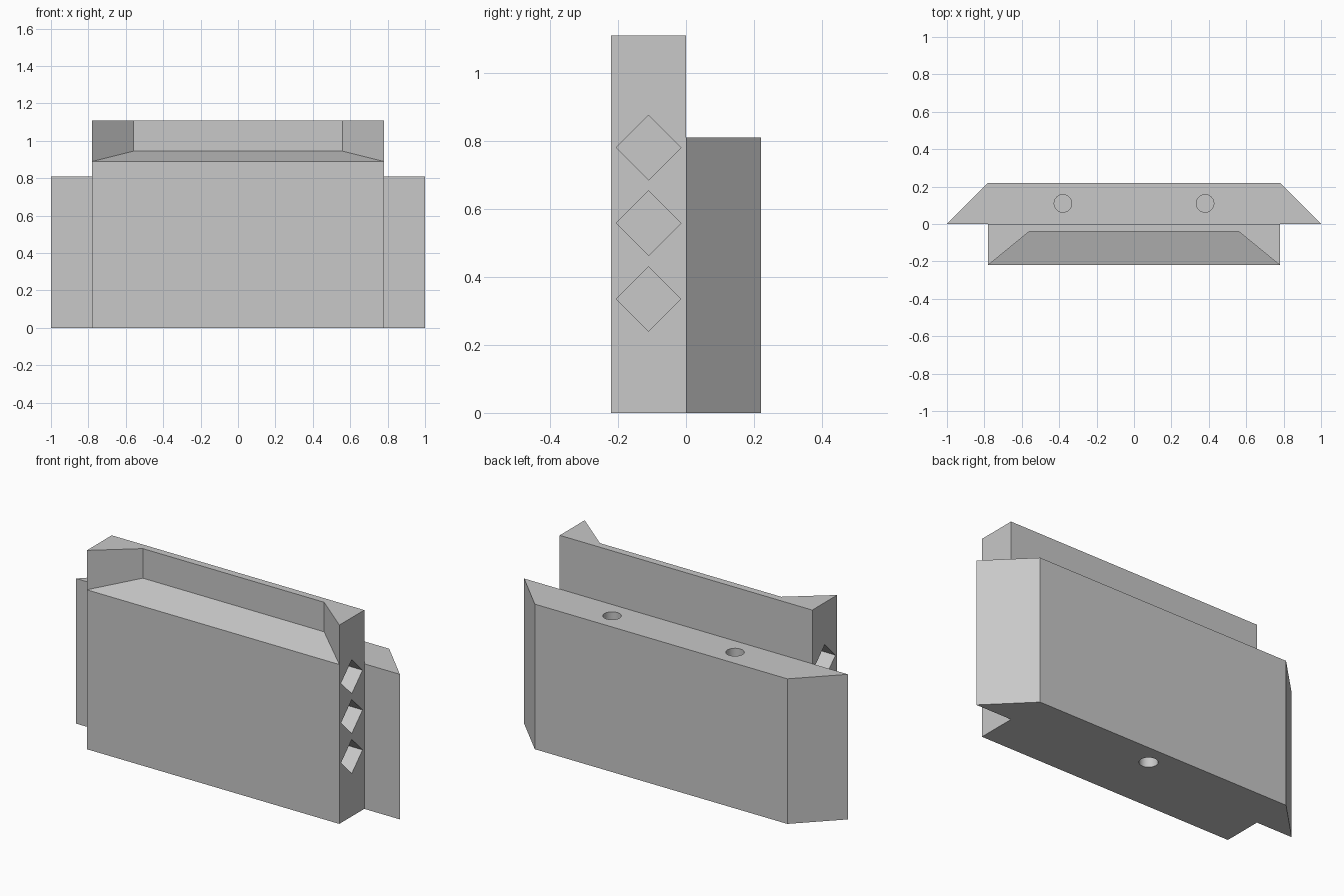
import bpy, bmesh, math
from mathutils import Matrix, Vector

if "Cube" in bpy.data.objects:
    bpy.data.objects.remove(bpy.data.objects["Cube"], do_unlink=True)

grey = bpy.data.materials.new("light grey")
grey.use_nodes = True
colour = (0.58, 0.58, 0.58, 1)
grey.diffuse_color = colour
grey.node_tree.nodes["Principled BSDF"].inputs["Base Color"].default_value = colour

W, D = 0.78, 0.22          # half width and layer depth
H, BACK_H = 1.11, 0.81     # heights of the two layers
HOLE_DEPTH = 0.11


def add_object(name, bm):
    bmesh.ops.recalc_face_normals(bm, faces=bm.faces[:])
    mesh = bpy.data.meshes.new(name)
    bm.to_mesh(mesh)
    bm.free()
    mesh.materials.append(grey)
    obj = bpy.data.objects.new(name, mesh)
    bpy.context.collection.objects.link(obj)
    return obj


def boolean(target, other, operation):
    mod = target.modifiers.new(operation.lower(), "BOOLEAN")
    mod.operation, mod.solver, mod.object = operation, "EXACT", other
    bpy.context.view_layer.objects.active = target
    bpy.ops.object.modifier_apply(modifier=mod.name)
    bpy.data.objects.remove(other, do_unlink=True)


def cutter(sides, radius, centre, axis):
    """Straight hole, HOLE_DEPTH deep on each side of the surface point."""
    bm = bmesh.new()
    turn = Vector((0, 0, 1)).rotation_difference(Vector(axis)).to_matrix().to_4x4()
    bmesh.ops.create_cone(bm, cap_ends=True, segments=sides, radius1=radius,
                          radius2=radius, depth=2 * HOLE_DEPTH,
                          matrix=Matrix.Translation(centre) @ turn)
    obj = add_object("hole_cutter", bm)
    obj.hide_render = True
    return obj


# Front panel: a slab with a sloping, mitred recess along its upper front edge
bm = bmesh.new()
pairs = [(W, -D, 0), (W, 0, 0), (W, -D, 0.89), (0.56, -0.04, 0.945),
         (0.56, -0.04, H), (W, -D, H), (W, 0, H)]
R = [bm.verts.new(p) for p in pairs]
L = [bm.verts.new((-x, y, z)) for x, y, z in pairs]
for a, b in ((0, 1), (0, 2), (2, 3), (3, 4), (1, 6)):
    bm.faces.new((L[a], R[a], R[b], L[b]))
for s in (R, L):
    bm.faces.new((s[0], s[1], s[6], s[5], s[2]))
    bm.faces.new((s[2], s[3], s[4], s[5]))
bm.faces.new((L[5], L[4], R[4], R[5], R[6], L[6]))
body = add_object("panel_body", bm)

# Back layer: dovetail-like slab with slanted ends
bm = bmesh.new()
outline = [(-1, 0), (1, 0), (W, D), (-W, D)]
face = bm.faces.new([bm.verts.new((x, y, 0)) for x, y in outline])
top = bmesh.ops.extrude_face_region(bm, geom=[face])["geom"]
bmesh.ops.translate(bm, vec=(0, 0, BACK_H),
                    verts=[g for g in top if isinstance(g, bmesh.types.BMVert)])
boolean(body, add_object("back_layer", bm), "UNION")

# Diamond sockets in both ends of the front panel
for side in (-1, 1):
    for z in (0.335, 0.558, 0.78):
        boolean(body, cutter(4, 0.095, (side * W, -D / 2, z), (1, 0, 0)), "DIFFERENCE")

# Round sockets: two in the top of the back layer, one underneath
for x, z in ((-0.38, BACK_H), (0.38, BACK_H), (0, 0)):
    boolean(body, cutter(32, 0.047, (x, D / 2, z), (0, 0, 1)), "DIFFERENCE")

# Keep the round walls smooth and all other edges crisp
bpy.ops.object.select_all(action="DESELECT")
body.select_set(True)
bpy.context.view_layer.objects.active = body
bpy.ops.object.shade_smooth_by_angle(angle=math.radians(30))
